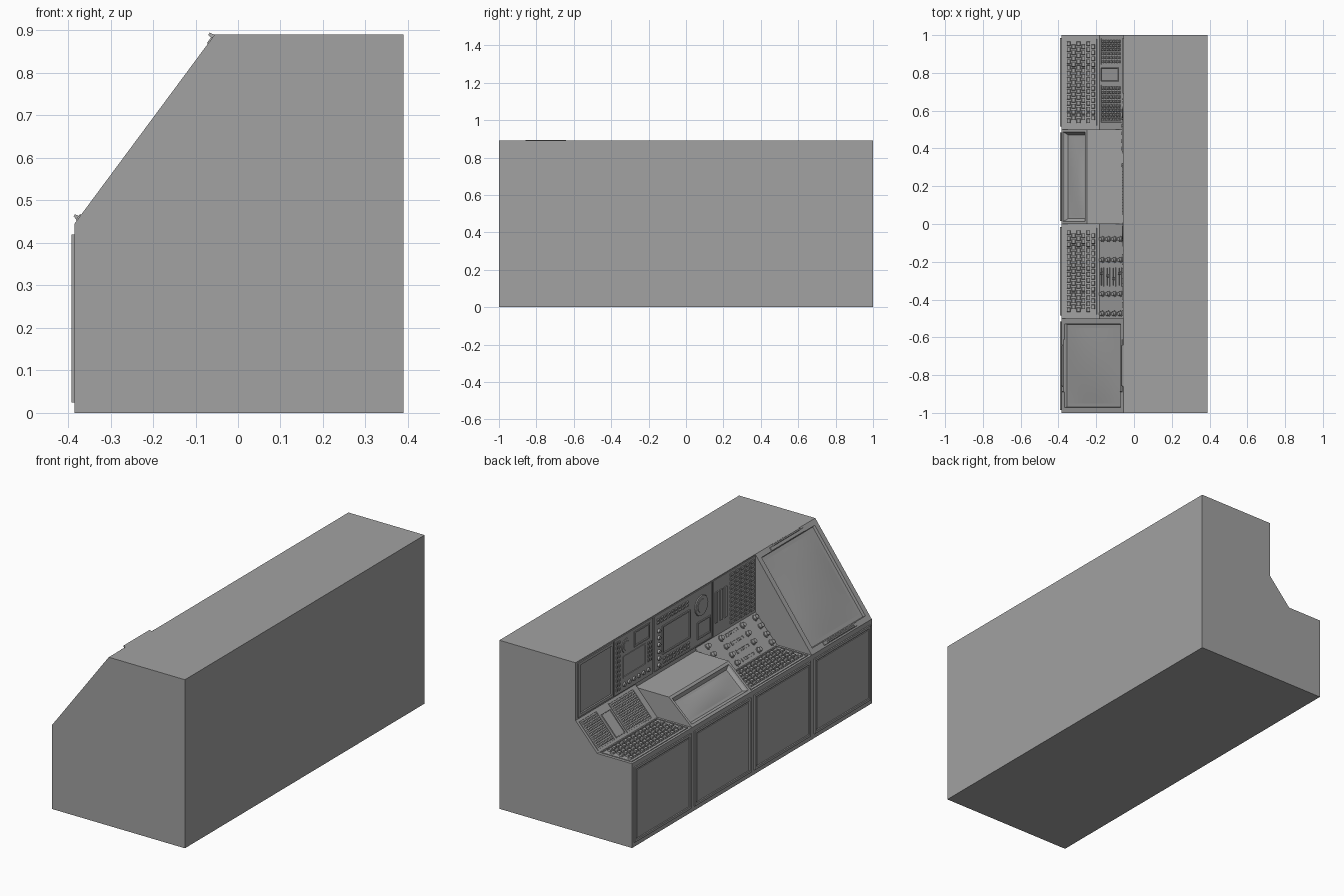
import bpy, bmesh, math
from mathutils import Vector, Matrix

cube = bpy.data.objects.get("Cube")
if cube:
    bpy.data.objects.remove(cube, do_unlink=True)

grey = bpy.data.materials.new("console_grey")
grey.use_nodes = True
colour = (0.36, 0.36, 0.36, 1)
grey.diffuse_color = colour
grey.node_tree.nodes["Principled BSDF"].inputs["Base Color"].default_value = colour

FRONT, LEDGE, WALL, BACK = -0.385, -0.182, -0.055, 0.39
DESK, SHELF, TOP = 0.445, 0.585, 0.89
HOOD_X, HOOD_Z = -0.25, 0.57


class Surface:
    """A flat mounting surface: y across, v up the surface, h outward."""
    def __init__(self, x0, z0, x1, z1):
        self.o = Vector((x0, 0, z0))
        d = Vector((x1 - x0, 0, z1 - z0))
        self.length = d.length
        self.v = d.normalized()
        self.n = Vector((0, -1, 0)).cross(self.v)

    def at(self, y, v, h=0):
        return self.o + self.v * v + self.n * h + Vector((0, y, 0))


def finish(name, bm, smooth=False):
    mesh = bpy.data.meshes.new(name)
    bm.to_mesh(mesh)
    bm.free()
    mesh.materials.append(grey)
    ob = bpy.data.objects.new(name, mesh)
    bpy.context.collection.objects.link(ob)
    if smooth:
        bpy.ops.object.select_all(action='DESELECT')
        bpy.context.view_layer.objects.active = ob
        ob.select_set(True)
        bpy.ops.object.shade_smooth_by_angle(angle=math.radians(35))
    return ob


def sink(bm, face, steps):
    for thickness, depth in steps:
        bmesh.ops.inset_individual(bm, faces=[face], thickness=thickness, depth=depth)


def box(bm, s, y0, y1, v0, v1, h, steps=(), taper=0):
    """Raised plate on a surface; steps inset and sink its outer face."""
    y0, y1 = min(y0, y1), max(y0, y1)
    def ring(t, k):
        return [bm.verts.new(s.at(y, v, k)) for y, v in
                ((y1 - t, v0 + t), (y0 + t, v0 + t), (y0 + t, v1 - t), (y1 - t, v1 - t))]
    low, high = ring(0, -0.001), ring(taper, h)
    bm.faces.new(low[::-1])
    for i in range(4):
        j = (i + 1) % 4
        bm.faces.new((low[i], low[j], high[j], high[i]))
    cap = bm.faces.new(high)
    bm.normal_update()
    sink(bm, cap, steps)


def knob(bm, s, y, v, r, h, top=0.8):
    rot = Matrix((Vector((0, -1, 0)), s.v, s.n)).transposed().to_4x4()
    bmesh.ops.create_cone(bm, cap_ends=True, segments=16, radius1=r, radius2=r * top,
                          depth=h, matrix=Matrix.Translation(s.at(y, v, h / 2)) @ rot)


def grid(bm, s, y0, y1, v0, v1, ny, nv, h, fill=0.75, stagger=0, taper=0.002):
    dy, dv = (y1 - y0) / ny, (v1 - v0) / nv
    for j in range(nv):
        shift = stagger * dy * (j % 2)
        for i in range(ny - (1 if shift else 0)):
            y, v = y0 + dy * (i + 0.5) + shift, v0 + dv * (j + 0.5)
            box(bm, s, y - dy * fill / 2, y + dy * fill / 2,
                v - dv * fill / 2, v + dv * fill / 2, h, taper=taper)


def screen(name, s, y0, y1, v0, v1, h, bulge, n=10):
    """Curved display glass."""
    bm = bmesh.new()
    rows = []
    for j in range(n + 1):
        row = []
        for i in range(n + 1):
            a, b = 2 * i / n - 1, 2 * j / n - 1
            row.append(bm.verts.new(s.at(y1 + (y0 - y1) * i / n, v0 + (v1 - v0) * j / n,
                                         h + bulge * (1 - a * a) * (1 - b * b))))
        rows.append(row)
    for j in range(n):
        for i in range(n):
            bm.faces.new((rows[j][i], rows[j][i + 1], rows[j + 1][i + 1], rows[j + 1][i]))
    finish(name, bm, True)


def bay(name, y0, y1, outline, recess=None, steps=()):
    """Cabinet section: side outline pushed across y; one edge may hold a recess."""
    pts = [(FRONT, 0)] + outline + [(BACK, TOP), (BACK, 0)]
    bm = bmesh.new()
    a = [bm.verts.new((x, y0, z)) for x, z in pts]
    b = [bm.verts.new((x, y1, z)) for x, z in pts]
    bm.faces.new(a)
    bm.faces.new(b[::-1])
    sides = []
    for i in range(len(pts)):
        j = (i + 1) % len(pts)
        sides.append(bm.faces.new((a[i], b[i], b[j], a[j])))
    bmesh.ops.recalc_face_normals(bm, faces=bm.faces)
    bm.normal_update()
    if recess is not None:
        sink(bm, sides[recess], steps)
    finish(name, bm)


# Cabinet sections
desk_outline = [(FRONT, DESK), (LEDGE, DESK), (WALL, SHELF), (WALL, TOP)]
hood_outline = [(FRONT, DESK), (HOOD_X, HOOD_Z), (WALL, HOOD_Z), (WALL, TOP)]
bay("large_screen_cabinet", -1, -0.5, [(FRONT, DESK), (WALL, TOP)], 1,
    [(0.040, 0), (0.004, -0.014), (0.006, 0)])
bay("slider_desk_cabinet", -0.5, 0, desk_outline)
bay("hooded_screen_cabinet", 0, 0.5, hood_outline, 1,
    [(0.020, 0), (0.004, -0.008), (0.016, -0.014)])
bay("keypad_desk_cabinet", 0.5, 1, desk_outline)

door_side = Surface(FRONT, 0, FRONT, DESK)
desk = Surface(FRONT, DESK, LEDGE, DESK)
slope = Surface(LEDGE, DESK, WALL, SHELF)
wall = Surface(WALL, SHELF, WALL, TOP)
big = Surface(FRONT, DESK, WALL, TOP)
hood = Surface(FRONT, DESK, HOOD_X, HOOD_Z)

# Curved displays
screen("large_screen", big, -0.95, -0.55, 0.05, big.length - 0.05, -0.0135, 0.010)
screen("hooded_screen", hood, 0.041, 0.459, 0.041, hood.length - 0.041, -0.0215, 0.006)

# Cabinet doors
bm = bmesh.new()
for k in range(4):
    y = -1 + k * 0.5
    box(bm, door_side, y + 0.015, y + 0.485, 0.025, 0.42, 0.007,
        [(0.018, 0), (0.002, -0.005), (0.006, 0), (0.002, 0.003)])
finish("cabinet_doors", bm)

# Grab handles above and below the large screen
bm = bmesh.new()
for v, outer in ((0.008, 0.008), (big.length - 0.028, big.length - 0.014)):
    box(bm, big, -0.89, -0.61, v, v + 0.020, 0.003, taper=0.002)
    box(bm, big, -0.86, -0.64, outer + 0.002, outer + 0.014, 0.012, taper=0.003)
finish("screen_handles", bm)

# Keyboards
for name, y in (("slider_desk_keyboard", -0.5), ("keypad_desk_keyboard", 0.5)):
    bm = bmesh.new()
    box(bm, desk, y + 0.015, y + 0.485, 0.012, 0.194, 0.004, [(0.008, 0), (0.001, -0.003)])
    grid(bm, desk, y + 0.03, y + 0.47, 0.026, 0.182, 14, 6, 0.010, 0.78, 0.5)
    finish(name, bm)

# Knobs and sliders on the slanted panel
bm = bmesh.new()
rows = [slope.length * (k + 0.5) / 4 for k in range(4)]
for y in (-0.08, -0.19, -0.37, -0.475):
    for v in rows:
        knob(bm, slope, y, v, 0.016, 0.004, 1)
        knob(bm, slope, y, v, 0.013, 0.018)
finish("desk_knobs", bm, True)
bm = bmesh.new()
for k, v in enumerate(rows):
    box(bm, slope, -0.33, -0.23, v - 0.010, v + 0.010, 0.004, [(0.005, 0), (0.001, -0.003)])
    y = -0.26 - 0.015 * (k % 3)
    box(bm, slope, y - 0.008, y + 0.008, v - 0.008, v + 0.008, 0.012, taper=0.002)
finish("desk_sliders", bm)

# Keypads and blank plate on the other slanted panel
bm = bmesh.new()
for y0, y1, n in ((0.84, 0.985, 6), (0.535, 0.74, 8)):
    box(bm, slope, y0, y1, 0.010, 0.178, 0.003, [(0.005, 0), (0.001, -0.002)])
    grid(bm, slope, y0 + 0.008, y1 - 0.008, 0.018, 0.170, n, 7, 0.009, 0.72)
box(bm, slope, 0.755, 0.828, 0.016, 0.150, 0.006, [(0.004, 0), (0.001, -0.003)])
finish("desk_keypads", bm)

# Wall panels with their displays and buttons
RIM = [(0.010, 0), (0.002, -0.004)]
bm = bmesh.new()
box(bm, wall, 0.69, 0.985, 0.010, 0.297, 0.006, [(0.022, 0), (0.004, -0.005)])
box(bm, wall, 0.36, 0.68, 0.006, 0.300, 0.004)
box(bm, wall, -0.135, 0.345, 0.006, 0.300, 0.004, [(0.006, 0), (0.001, -0.002)])
box(bm, wall, -0.495, -0.145, 0.006, 0.300, 0.003)
finish("wall_panels", bm)

bm = bmesh.new()
box(bm, wall, 0.39, 0.52, 0.205, 0.285, 0.008, RIM)
box(bm, wall, 0.42, 0.61, 0.075, 0.190, 0.007, RIM)
box(bm, wall, 0.05, 0.28, 0.075, 0.225, 0.008, RIM)
box(bm, wall, -0.12, -0.01, 0.040, 0.130, 0.007, RIM)
finish("wall_displays", bm)

bm = bmesh.new()
grid(bm, wall, 0.635, 0.67, 0.02, 0.29, 2, 11, 0.009, 0.7)
grid(bm, wall, 0.37, 0.41, 0.08, 0.19, 2, 5, 0.009, 0.7)
grid(bm, wall, 0.06, 0.33, 0.245, 0.280, 9, 2, 0.008, 0.65)
grid(bm, wall, 0.05, 0.28, 0.020, 0.060, 8, 2, 0.008, 0.65)
grid(bm, wall, -0.265, -0.15, 0.015, 0.29, 3, 1, 0.008, 0.6)
grid(bm, wall, -0.49, -0.28, 0.015, 0.29, 5, 12, 0.008, 0.75)
finish("wall_buttons", bm)

bm = bmesh.new()
for y, v, r in ((0.585, 0.240, 0.038), (-0.045, 0.210, 0.055)):
    knob(bm, wall, y, v, r, 0.007, 0.95)
    knob(bm, wall, y, v, r * 0.7, 0.009, 0.9)
for k in range(6):
    knob(bm, wall, 0.31, 0.03 + 0.036 * k, 0.011, 0.012)
    knob(bm, wall, 0.60 - 0.04 * k, 0.04, 0.012, 0.012)
finish("wall_dials", bm, True)
